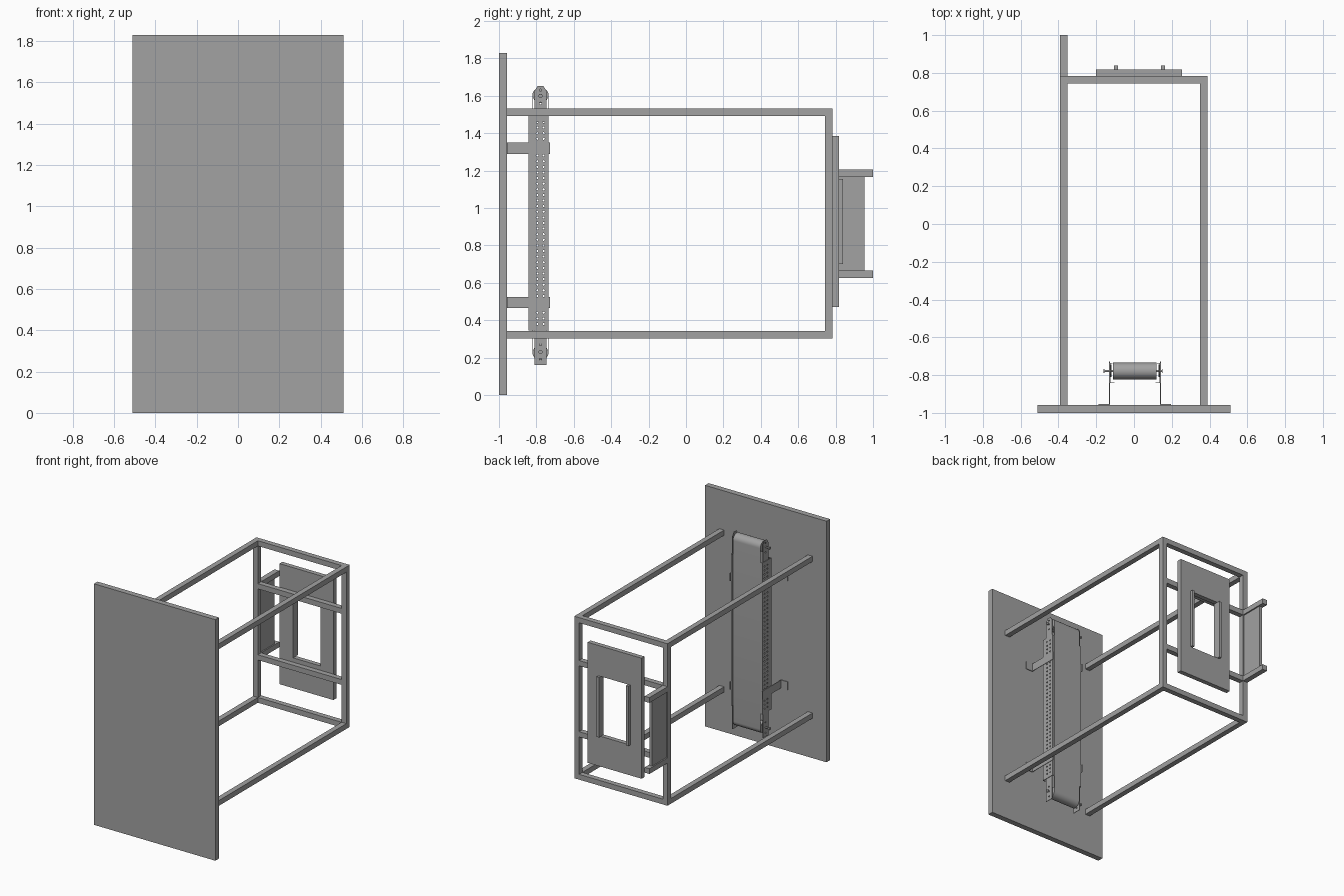
import bpy, bmesh, math
from mathutils import Matrix, Vector

old = bpy.data.objects.get("Cube")
if old:
    bpy.data.objects.remove(old, do_unlink=True)

grey = bpy.data.materials.new("plain grey")
grey.use_nodes = True
GREY = (0.36, 0.36, 0.36, 1)
grey.diffuse_color = GREY
grey.node_tree.nodes["Principled BSDF"].inputs["Base Color"].default_value = GREY


def finish(name, bm):
    bmesh.ops.recalc_face_normals(bm, faces=bm.faces)
    mesh = bpy.data.meshes.new(name)
    bm.to_mesh(mesh)
    bm.free()
    mesh.materials.append(grey)
    obj = bpy.data.objects.new(name, mesh)
    bpy.context.collection.objects.link(obj)
    return obj


def add_box(bm, x, y, z):
    size = (x[1] - x[0], y[1] - y[0], z[1] - z[0], 1)
    mid = Vector((x[0] + x[1], y[0] + y[1], z[0] + z[1])) / 2
    bmesh.ops.create_cube(bm, size=1, matrix=Matrix.Translation(mid) @ Matrix.Diagonal(size))


def boxes(name, *parts):
    bm = bmesh.new()
    for part in parts:
        add_box(bm, *part)
    return finish(name, bm)


def add_rod(bm, x, y, z, r, sides=32):
    """Cylinder along x."""
    m = Matrix.Translation(((x[0] + x[1]) / 2, y, z)) @ Matrix.Rotation(math.pi / 2, 4, 'Y')
    bmesh.ops.create_cone(bm, cap_ends=True, segments=sides, radius1=r, radius2=r,
                          depth=x[1] - x[0], matrix=m)


def smooth(obj):
    bpy.ops.object.select_all(action='DESELECT')
    obj.select_set(True)
    bpy.context.view_layer.objects.active = obj
    bpy.ops.object.shade_smooth_by_angle(angle=math.radians(35))


def prism(name, x, outline):
    """Extrude a (y, z) outline along x."""
    bm = bmesh.new()
    face = bm.faces.new([bm.verts.new((x[0], y, z)) for y, z in outline])
    ext = bmesh.ops.extrude_face_region(bm, geom=[face])["geom"]
    bmesh.ops.translate(bm, vec=(x[1] - x[0], 0, 0),
                        verts=[v for v in ext if isinstance(v, bmesh.types.BMVert)])
    return finish(name, bm)


# Front wall
boxes("front_panel", ((-.51, .51), (-1, -.957), (0, 1.83)))

# Square-tube frame
BACK = (.743, .783)
LOW, HIGH = (.303, .343), (1.493, 1.533)
MIDS = ((.627, .667), (1.167, 1.207))
for side, x in (("right", (-.393, -.353)), ("left", (.35, .39))):
    for level, z in (("lower", LOW), ("upper", HIGH)):
        boxes(f"{side}_{level}_rail", (x, (-.957, BACK[0]), z))
    boxes(f"{side}_back_post", (x, BACK, (LOW[0], HIGH[1])))
for name, z in zip(("bottom", "lower_middle", "upper_middle", "top"), (LOW, *MIDS, HIGH)):
    boxes(f"{name}_crossbar", ((-.353, .35), BACK, z))

# Side arms and the panel held between them
for name, z in zip(("lower", "upper"), MIDS):
    boxes(f"{name}_side_arm", ((-.393, -.353), (BACK[1], 1), z))
boxes("side_arm_panel", ((-.383, -.363), (BACK[1], .955), (MIDS[0][1], MIDS[1][0])))

# Back board with window opening and guide strips
WY, WZ = (BACK[1], .818), (.70, 1.155)
boxes("back_board",
      ((-.2, -.085), WY, (.47, 1.385)), ((.143, .253), WY, (.47, 1.385)),
      ((-.085, .143), WY, (.47, WZ[0])), ((-.085, .143), WY, (WZ[1], 1.385)))
for side, x in (("right", (-.105, -.085)), ("left", (.143, .163))):
    boxes(f"{side}_window_strip", (x, (.818, .84), WZ))

# Conveyor belt loop around two rollers
CX, CY, Z0, Z1, R = .005, -.778, .23, 1.6, .044


def loop(r, steps=16):
    pts = []
    for z, start in ((Z1, 0), (Z0, math.pi)):
        for i in range(steps + 1):
            a = start + math.pi * i / steps
            pts.append((CY + r * math.cos(a), z + r * math.sin(a)))
    return pts


bm = bmesh.new()
rings = [[bm.verts.new((x, y, z)) for y, z in loop(r)]
         for x, r in ((-.11, R), (.12, R), (.12, R - .004), (-.11, R - .004))]
n = len(rings[0])
for k in range(4):
    a, b = rings[k], rings[(k + 1) % 4]
    for i in range(n):
        j = (i + 1) % n
        bm.faces.new((a[i], a[j], b[j], b[i]))
smooth(finish("conveyor_belt", bm))

for name, z in (("lower", Z0), ("upper", Z1)):
    bm = bmesh.new()
    add_rod(bm, (-.108, .118), CY, z, R - .004)
    add_rod(bm, (-.162, .152), CY, z, .006, 16)
    for x in (-.162, .147):
        add_rod(bm, (x, x + .005), CY, z, .011, 16)
    smooth(finish(f"{name}_roller", bm))

# Cutters for the perforations in the side channels and tabs
bm = bmesh.new()
for row in range(37):
    for y in (CY - .017, CY + .017):
        add_rod(bm, (-.2, .2), y, .38 + row * .03, .006, 8)
cutter = finish("hole_cutter", bm)
bm = bmesh.new()
for z in (.19, .27, 1.56, 1.63):
    add_rod(bm, (-.2, .2), CY, z, .006, 8)
tab_cutter = finish("tab_hole_cutter", bm)
for tool in (cutter, tab_cutter):
    tool.hide_render = True


def cut(obj, tool):
    mod = obj.modifiers.new("holes", 'BOOLEAN')
    mod.operation = 'DIFFERENCE'
    mod.solver = 'EXACT'
    mod.object = tool
    bpy.context.view_layer.objects.active = obj
    bpy.ops.object.modifier_apply(modifier=mod.name)


def span(s, a, b):
    """Range of x at distances a to b from the belt centre, on side s."""
    return tuple(sorted((CX + s * a, CX + s * b)))


# Side channels, end tabs and wall brackets, mirrored about the belt centre
CH = (-.842, -.735)
Y0, Y1 = CY - .033, CY + .033
TABS = (("lower", [(Y0, .16), (Y1, .16), (Y1, .37), (Y0, .37)]),
        ("upper", [(Y0, 1.46), (Y1, 1.46), (Y1, 1.625), (Y1 - .018, 1.652),
                   (Y0 + .018, 1.652), (Y0, 1.625)]))
for side, s in (("right", -1), ("left", 1)):
    web = boxes(f"{side}_channel_web", (span(s, .129, .133), CH, (.345, 1.495)))
    cut(web, cutter)
    boxes(f"{side}_channel_flanges",
          (span(s, .108, .129), (CH[0], CH[0] + .004), (.345, 1.495)),
          (span(s, .118, .129), (CH[1] - .004, CH[1]), (.345, 1.495)))
    for level, outline in TABS:
        cut(prism(f"{side}_{level}_tab", span(s, .125, .129), outline), tab_cutter)
    for level, z in (("lower", (.465, .525)), ("upper", (1.29, 1.35))):
        boxes(f"{side}_{level}_bracket",
              (span(s, .133, .137), (-.957, -.727), z),
              (span(s, .133, .192), (-.957, -.952), z))

for tool in (cutter, tab_cutter):
    bpy.data.objects.remove(tool, do_unlink=True)
